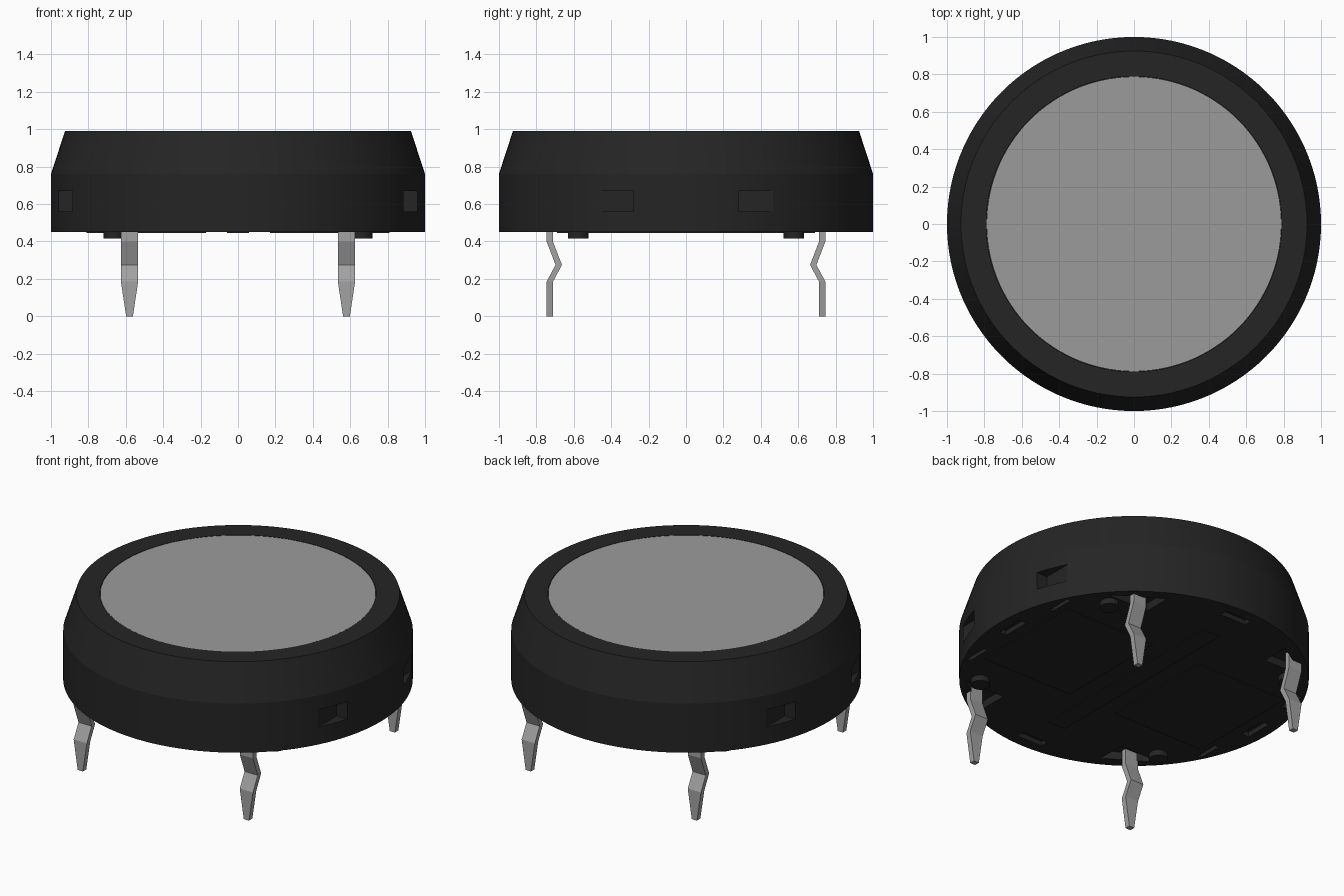
import bpy, bmesh, math
from mathutils import Matrix

if "Cube" in bpy.data.objects:
    bpy.data.objects.remove(bpy.data.objects["Cube"])


def material(name, v):
    m = bpy.data.materials.new(name)
    m.diffuse_color = (v, v, v, 1)
    m.use_nodes = True
    m.node_tree.nodes["Principled BSDF"].inputs["Base Color"].default_value = m.diffuse_color
    return m


BLACK = material("black plastic", 0.018)
LENS = material("grey lens", 0.33)
METAL = material("pin metal", 0.36)


def finish(name, bm, mat):
    bmesh.ops.recalc_face_normals(bm, faces=bm.faces)
    me = bpy.data.meshes.new(name)
    bm.to_mesh(me)
    bm.free()
    me.materials.append(mat)
    ob = bpy.data.objects.new(name, me)
    bpy.context.collection.objects.link(ob)
    return ob


def smooth(ob):
    bpy.ops.object.select_all(action='DESELECT')
    ob.select_set(True)
    bpy.context.view_layer.objects.active = ob
    bpy.ops.object.shade_smooth_by_angle(angle=math.radians(14))


def lathe(bm, profile, n=120):
    """Closed solid of revolution from (radius, z) points, capped at both ends."""
    rings = [[bm.verts.new((r * math.cos(2 * math.pi * i / n),
                            r * math.sin(2 * math.pi * i / n), z)) for i in range(n)]
             for r, z in profile]
    for a, b in zip(rings, rings[1:]):
        for i in range(n):
            j = (i + 1) % n
            bm.faces.new((a[i], a[j], b[j], b[i]))
    bm.faces.new(rings[0])
    bm.faces.new(rings[-1])


def box(bm, x0, x1, y0, y1, z0, z1):
    m = Matrix.Translation(((x0 + x1) / 2, (y0 + y1) / 2, (z0 + z1) / 2)) @ \
        Matrix.Diagonal((abs(x1 - x0), abs(y1 - y0), z1 - z0, 1))
    bmesh.ops.create_cube(bm, size=1, matrix=m)


def loft(bm, sections):
    """Skin a list of equal-length point loops and cap the ends."""
    loops = [[bm.verts.new(p) for p in s] for s in sections]
    for a, b in zip(loops, loops[1:]):
        for i in range(len(a)):
            j = (i + 1) % len(a)
            bm.faces.new((a[i], a[j], b[j], b[i]))
    bm.faces.new(loops[0])
    bm.faces.new(loops[-1])


CORNERS = [(sx, sy) for sx in (-1, 1) for sy in (-1, 1)]

# Housing with a shallow seat for the lens
bm = bmesh.new()
lathe(bm, [(1, 0.45), (1, 0.76), (0.925, 0.99), (0.79, 0.99), (0.79, 0.96)])
housing = finish("housing", bm, BLACK)

# Cutter: side snap windows, leg pockets and slots under the rim
bm = bmesh.new()
for sx, sy in CORNERS:
    box(bm, sx * 0.885, sx * 1.1, sy * 0.28, sy * 0.47, 0.56, 0.67)
    tri = [(0.44, 0.82), (0.44, 0.64), (0.73, 0.64)]
    loft(bm, [[(sx * x, sy * y, z) for x, y in tri] for z in (0.40, 0.50)])
    box(bm, sx * 0.85, sx * 0.875, sy * 0.29, sy * 0.45, 0.40, 0.48)
for s in (-1, 1):
    box(bm, s * 0.88, s * 0.93, -0.09, 0.09, 0.40, 0.48)
    box(bm, -0.09, 0.09, s * 0.88, s * 0.93, 0.40, 0.48)
cutter = finish("pocket_cutter", bm, BLACK)
cutter.hide_render = True

bpy.context.view_layer.objects.active = housing
mod = housing.modifiers.new("pockets", 'BOOLEAN')
mod.operation = 'DIFFERENCE'
mod.solver = 'EXACT'
mod.object = cutter
bpy.ops.object.modifier_apply(modifier=mod.name)
bpy.data.objects.remove(cutter)
smooth(housing)

# Lens disc, flush with the top rim
bm = bmesh.new()
lathe(bm, [(0.788, 0.955), (0.788, 0.989)])
smooth(finish("lens", bm, LENS))

# Thin panels on the underside
bm = bmesh.new()
for s in (-1, 1):
    box(bm, s * 0.17, s * 0.81, -0.37, 0.37, 0.445, 0.455)
box(bm, -0.06, 0.06, -0.69, 0.69, 0.445, 0.455)
finish("base_panels", bm, BLACK)

# Round locating pegs
bm = bmesh.new()
for sx, sy in CORNERS:
    bmesh.ops.create_cone(bm, cap_ends=True, segments=32, radius1=0.055, radius2=0.055,
                          depth=0.065, matrix=Matrix.Translation((sx * 0.665, sy * 0.575, 0.4475)))
smooth(finish("locating_pegs", bm, BLACK))

# Kinked, tapered pins: (z, distance from centre in y, half width)
PIN = [(0.52, 0.728, 0.046), (0.40, 0.728, 0.046), (0.275, 0.68, 0.046),
       (0.185, 0.728, 0.046), (0.0, 0.728, 0.018)]
for sx, sy in CORNERS:
    bm = bmesh.new()
    loft(bm, [[(sx * 0.58 + dx * w, sy * (y + dy * 0.017), z)
               for dx, dy in ((-1, -1), (1, -1), (1, 1), (-1, 1))] for z, y, w in PIN])
    finish(("back" if sy > 0 else "front") + ("_right" if sx > 0 else "_left") + "_pin", bm, METAL)
